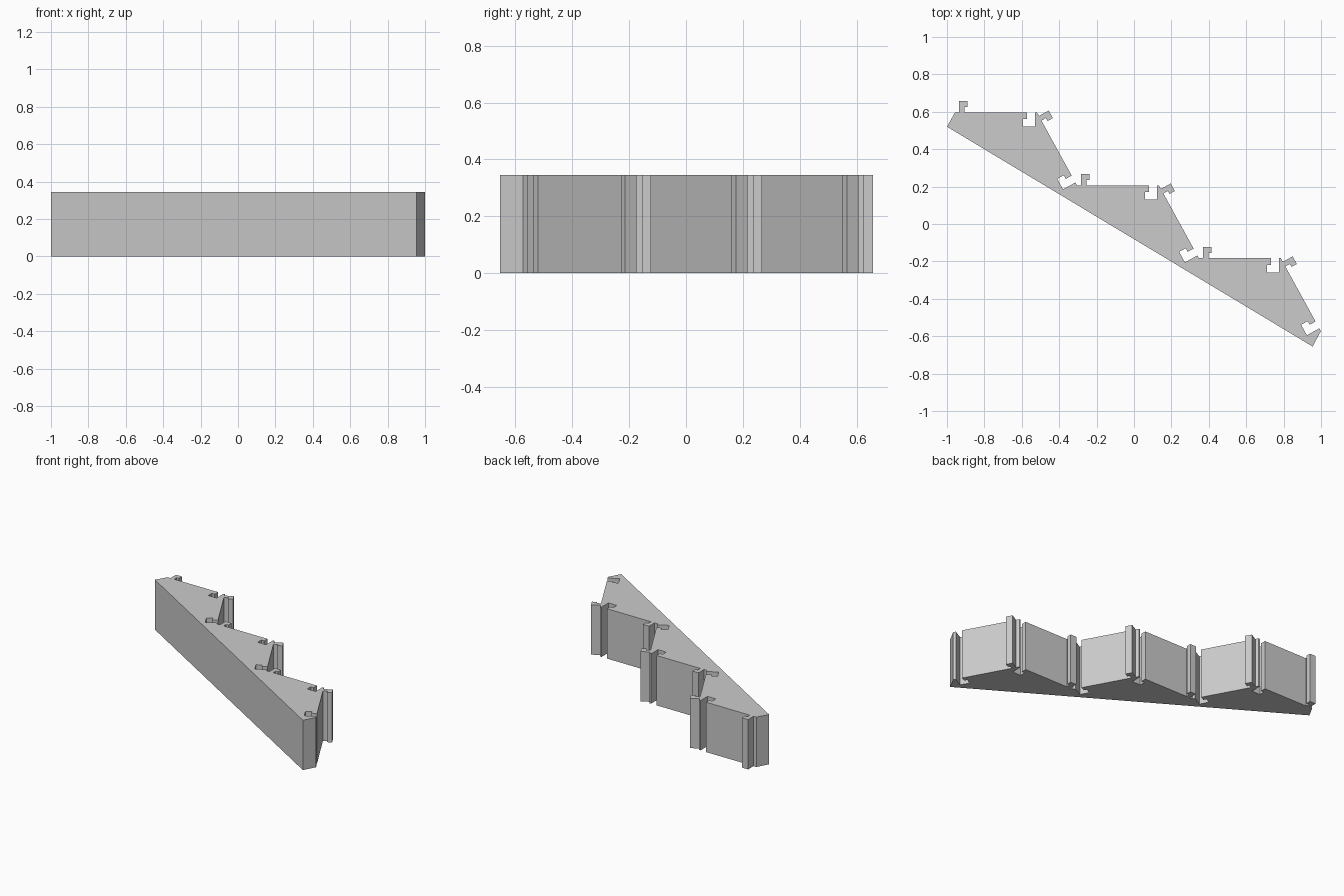
import bpy
import bmesh
from mathutils import Vector

cube = bpy.data.objects.get("Cube")
if cube:
    bpy.data.objects.remove(cube, do_unlink=True)

HEIGHT = 0.345
FLAT = Vector((0.438, 0.0))       # straight face of each tooth
SLANT = Vector((0.214, -0.39))    # sloping face of each tooth
TEETH = 3

# Face profile as (distance along face, distance outward)
HOOK = [(0.022, 0), (0.022, 0.06), (0.068, 0.06), (0.068, 0.028), (0.05, 0.028), (0.05, 0)]
SLOT = [(0.386, 0), (0.386, -0.036), (0.364, -0.036), (0.364, -0.076), (0.428, -0.076), (0.428, 0)]


def face_outline(start, span):
    """Corner, hook and slot points along one face."""
    along = span.normalized()
    out = Vector((-along.y, along.x))
    return [start] + [start + along * s + out * n for s, n in HOOK + SLOT]


# Outline: toothed side, then the two ends of the long straight side
corner = Vector((-0.957, 0.597))
outline = [Vector((-1.0, 0.52))]
for _ in range(TEETH):
    for span in (FLAT, SLANT):
        outline += face_outline(corner, span)
        corner = corner + span
outline += [corner, Vector((0.955, -0.655))]

# Extrude the outline into a solid block
bm = bmesh.new()
base = bm.faces.new([bm.verts.new((p.x, p.y, 0)) for p in outline])
top = bmesh.ops.extrude_face_region(bm, geom=[base], use_keep_orig=True)["geom"]
bmesh.ops.translate(bm, vec=(0, 0, HEIGHT),
                    verts=[g for g in top if isinstance(g, bmesh.types.BMVert)])
bmesh.ops.recalc_face_normals(bm, faces=bm.faces)
mesh = bpy.data.meshes.new("toothed_block")
bm.to_mesh(mesh)
bm.free()

block = bpy.data.objects.new("toothed_block", mesh)
bpy.context.collection.objects.link(block)

# Plain light grey
grey = bpy.data.materials.new("light_grey")
grey.use_nodes = True
colour = (0.6, 0.6, 0.6, 1)
grey.diffuse_color = colour
for node in grey.node_tree.nodes:
    if node.type == "BSDF_PRINCIPLED":
        node.inputs["Base Color"].default_value = colour
mesh.materials.append(grey)
